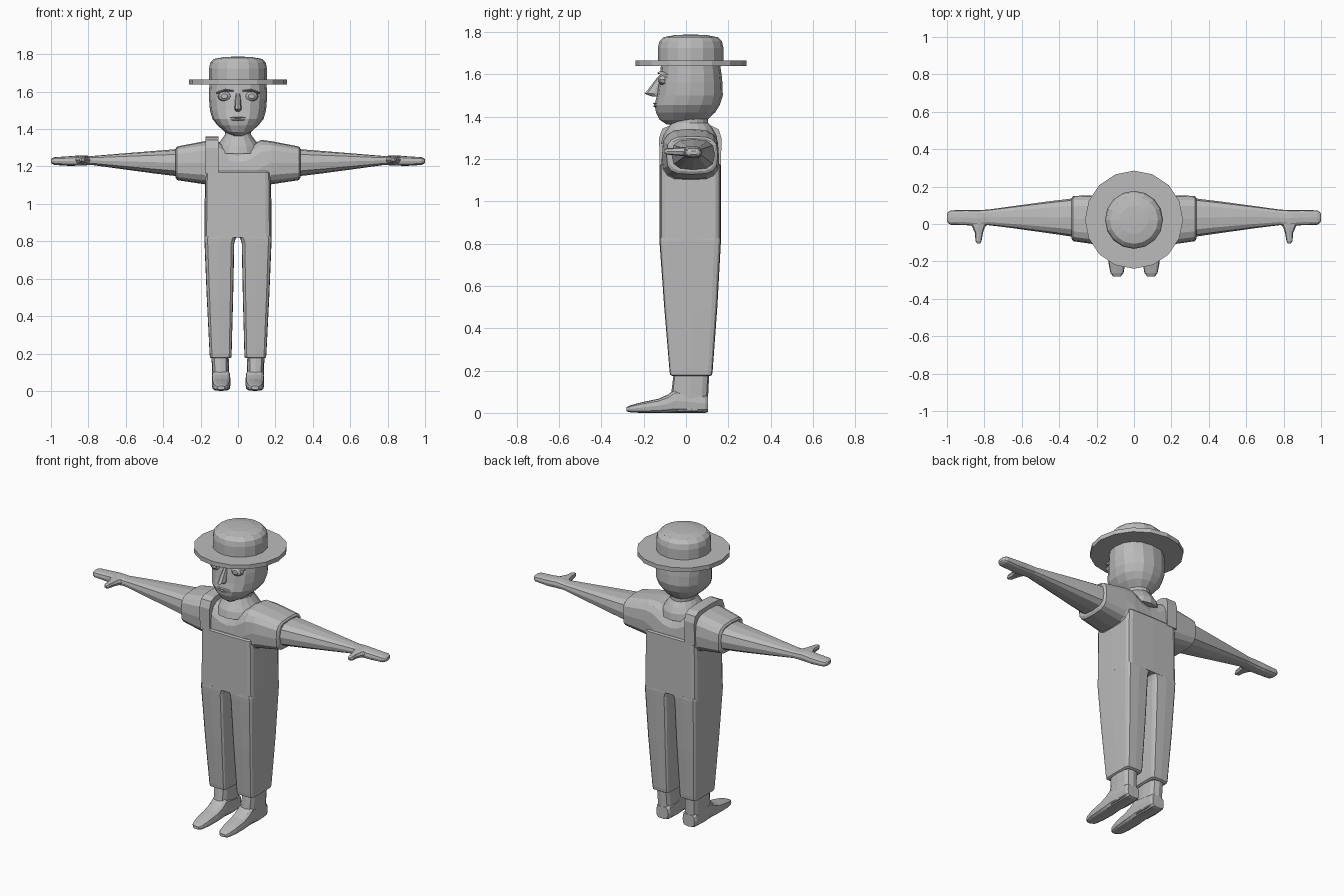
import bpy, bmesh, math

grey = bpy.data.materials.new("plain_grey")
grey.diffuse_color = (0.5, 0.5, 0.5, 1)


def finish(name, bm):
    bmesh.ops.recalc_face_normals(bm, faces=bm.faces)
    mesh = bpy.data.meshes.new(name)
    bm.to_mesh(mesh)
    bm.free()
    mesh.materials.append(grey)
    ob = bpy.data.objects.new(name, mesh)
    bpy.context.collection.objects.link(ob)
    return ob


def loft(name, axis, sections, n=12, power=1.0, side=1):
    """Skin sections (t, a0, a1, b0, b1); a low power gives boxy rounded sections.
    axis z: a=x b=y, axis x: a=y b=z, axis y: a=x b=z. side=-1 mirrors in x."""
    bm = bmesh.new()
    rings = []
    for t, a0, a1, b0, b1 in sections:
        ring = []
        for i in range(n):
            ang = 2 * math.pi * i / n
            c, s = round(math.cos(ang), 6), round(math.sin(ang), 6)
            a = (a0 + a1) / 2 + (a1 - a0) / 2 * math.copysign(abs(c) ** power, c)
            b = (b0 + b1) / 2 + (b1 - b0) / 2 * math.copysign(abs(s) ** power, s)
            x, y, z = {"x": (t, a, b), "y": (a, t, b), "z": (a, b, t)}[axis]
            ring.append(bm.verts.new((x * side, y, z)))
        rings.append(ring)
    for r, q in zip(rings, rings[1:]):
        for i in range(n):
            j = (i + 1) % n
            bm.faces.new((r[i], r[j], q[j], q[i]))
    bm.faces.new(rings[0])
    bm.faces.new(rings[-1])
    return finish(name, bm)


def lathe(name, cy, profile, n=16):
    """Round part from (radius, height) pairs."""
    return loft(name, "z", [(z, -r, r, cy - r, cy + r) for r, z in profile], n)


# Hat
lathe("hat_brim", 0.023, [(0.262, 1.638), (0.262, 1.664)])
lathe("hat_crown", 0.022, [(0.155, 1.65), (0.155, 1.725), (0.148, 1.755),
                           (0.128, 1.775), (0.075, 1.785), (0.03, 1.787)])

# Head, narrowing to the chin
loft("head", "z", [
    (1.362, -0.025, 0.025, -0.09, 0.06), (1.385, -0.07, 0.07, -0.125, 0.10),
    (1.42, -0.11, 0.11, -0.142, 0.138), (1.455, -0.137, 0.137, -0.148, 0.16),
    (1.50, -0.15, 0.15, -0.138, 0.174), (1.56, -0.155, 0.155, -0.13, 0.172),
    (1.60, -0.155, 0.155, -0.122, 0.168), (1.65, -0.152, 0.152, -0.118, 0.16)], 16, 0.88)

# Nose and lips
loft("nose", "z", [
    (1.495, -0.012, 0.012, -0.16, -0.11), (1.508, -0.02, 0.02, -0.196, -0.11),
    (1.53, -0.017, 0.017, -0.178, -0.11), (1.59, -0.012, 0.012, -0.132, -0.10)], 8)
for nm, z in (("upper_lip", 1.461), ("lower_lip", 1.449)):
    loft(nm, "x", [(-0.045, -0.139, -0.11, z - 0.003, z + 0.003),
                   (0, -0.156, -0.11, z - 0.006, z + 0.006),
                   (0.045, -0.139, -0.11, z - 0.003, z + 0.003)], 8)

# Neck spreading into the open collar
loft("neck", "z", [
    (1.27, -0.13, 0.13, -0.118, 0.15), (1.31, -0.115, 0.115, -0.108, 0.145),
    (1.345, -0.088, 0.088, -0.085, 0.125), (1.37, -0.07, 0.07, -0.07, 0.105),
    (1.41, -0.07, 0.07, -0.06, 0.105)], 16)

# Shirt with scooped neckline and short sleeves
half = [(0.05, -0.115, 0.157, 1.0, 1.295), (0.09, -0.116, 0.157, 1.0, 1.325),
        (0.125, -0.115, 0.157, 1.05, 1.342), (0.18, -0.113, 0.155, 1.105, 1.335),
        (0.325, -0.092, 0.15, 1.127, 1.307), (0.333, -0.08, 0.138, 1.14, 1.297)]
loft("shirt", "x", [(-t, *s) for t, *s in reversed(half)]
     + [(0, -0.114, 0.156, 1.0, 1.283)] + half, 16, 0.6)

# Overall body
loft("overall_body", "z", [
    (0.82, -0.18, 0.18, -0.125, 0.165), (1.10, -0.177, 0.177, -0.125, 0.165),
    (1.168, -0.175, 0.175, -0.125, 0.165), (1.176, -0.168, 0.168, -0.118, 0.158)], 16, 0.2)

# Single shoulder strap running front to back
path = [(-0.125, 1.16), (-0.127, 1.30), (-0.112, 1.342), (-0.08, 1.357), (0.02, 1.361),
        (0.12, 1.357), (0.155, 1.34), (0.167, 1.30), (0.166, 1.16)]
bm = bmesh.new()
face = bm.faces.new([bm.verts.new((-0.173, y, z)) for y, z in path])
ext = bmesh.ops.extrude_face_region(bm, geom=[face])
bmesh.ops.translate(bm, vec=(0.068, 0, 0),
                    verts=[v for v in ext["geom"] if isinstance(v, bmesh.types.BMVert)])
finish("shoulder_strap", bm)

for side, tag in ((1, "left"), (-1, "right")):
    # Eye and brow
    loft(tag + "_eye", "y", [
        (-0.10, 0.035, 0.109, 1.546, 1.604), (-0.122, 0.04, 0.104, 1.551, 1.60),
        (-0.132, 0.055, 0.09, 1.563, 1.589)], 10, 1, side)
    loft(tag + "_brow", "x", [
        (0.025, -0.136, -0.09, 1.60, 1.608), (0.07, -0.134, -0.09, 1.602, 1.614),
        (0.115, -0.112, -0.07, 1.587, 1.598)], 8, 1, side)

    # Trouser leg with rounded inner top
    loft(tag + "_trouser_leg", "z", [
        (0.175, 0.045, 0.142, -0.065, 0.115), (0.18, 0.036, 0.15, -0.075, 0.123),
        (0.20, 0.034, 0.152, -0.078, 0.126), (0.50, 0.026, 0.167, -0.103, 0.148),
        (0.79, 0.02, 0.179, -0.124, 0.164), (0.815, 0.012, 0.18, -0.125, 0.165),
        (0.828, 0.0, 0.179, -0.124, 0.164)], 16, 0.25, side)

    # Ankle and shoe
    loft(tag + "_ankle", "z", [
        (0.01, 0.045, 0.135, -0.07, 0.105), (0.09, 0.047, 0.138, -0.07, 0.105),
        (0.19, 0.05, 0.142, -0.058, 0.11)], 12, 0.6, side)
    loft(tag + "_shoe", "y", [
        (0.104, 0.05, 0.13, 0.004, 0.08), (0.09, 0.042, 0.138, 0.0, 0.09),
        (-0.05, 0.04, 0.14, 0.0, 0.115), (-0.085, 0.04, 0.14, 0.0, 0.087),
        (-0.13, 0.04, 0.14, 0.0, 0.067), (-0.21, 0.046, 0.136, 0.0, 0.05),
        (-0.262, 0.056, 0.126, 0.002, 0.036), (-0.282, 0.072, 0.11, 0.008, 0.026)],
        12, 0.6, side)

    # Bare arm and mitten hand
    loft(tag + "_arm", "x", [
        (0.30, -0.072, 0.14, 1.145, 1.295), (0.45, -0.05, 0.122, 1.163, 1.283),
        (0.65, -0.022, 0.095, 1.19, 1.267), (0.78, -0.006, 0.077, 1.208, 1.256),
        (0.84, -0.012, 0.074, 1.205, 1.26), (0.90, -0.006, 0.075, 1.203, 1.255),
        (0.98, -0.004, 0.073, 1.208, 1.25), (0.994, 0.005, 0.064, 1.214, 1.245),
        (1.0, 0.018, 0.052, 1.22, 1.238)], 12, 0.7, side)
    loft(tag + "_thumb", "y", [
        (0.02, 0.775, 0.885, 1.21, 1.257), (-0.02, 0.798, 0.863, 1.214, 1.256),
        (-0.05, 0.808, 0.85, 1.217, 1.253), (-0.09, 0.815, 0.848, 1.22, 1.25),
        (-0.105, 0.823, 0.838, 1.228, 1.243)], 8, 0.8, side)
